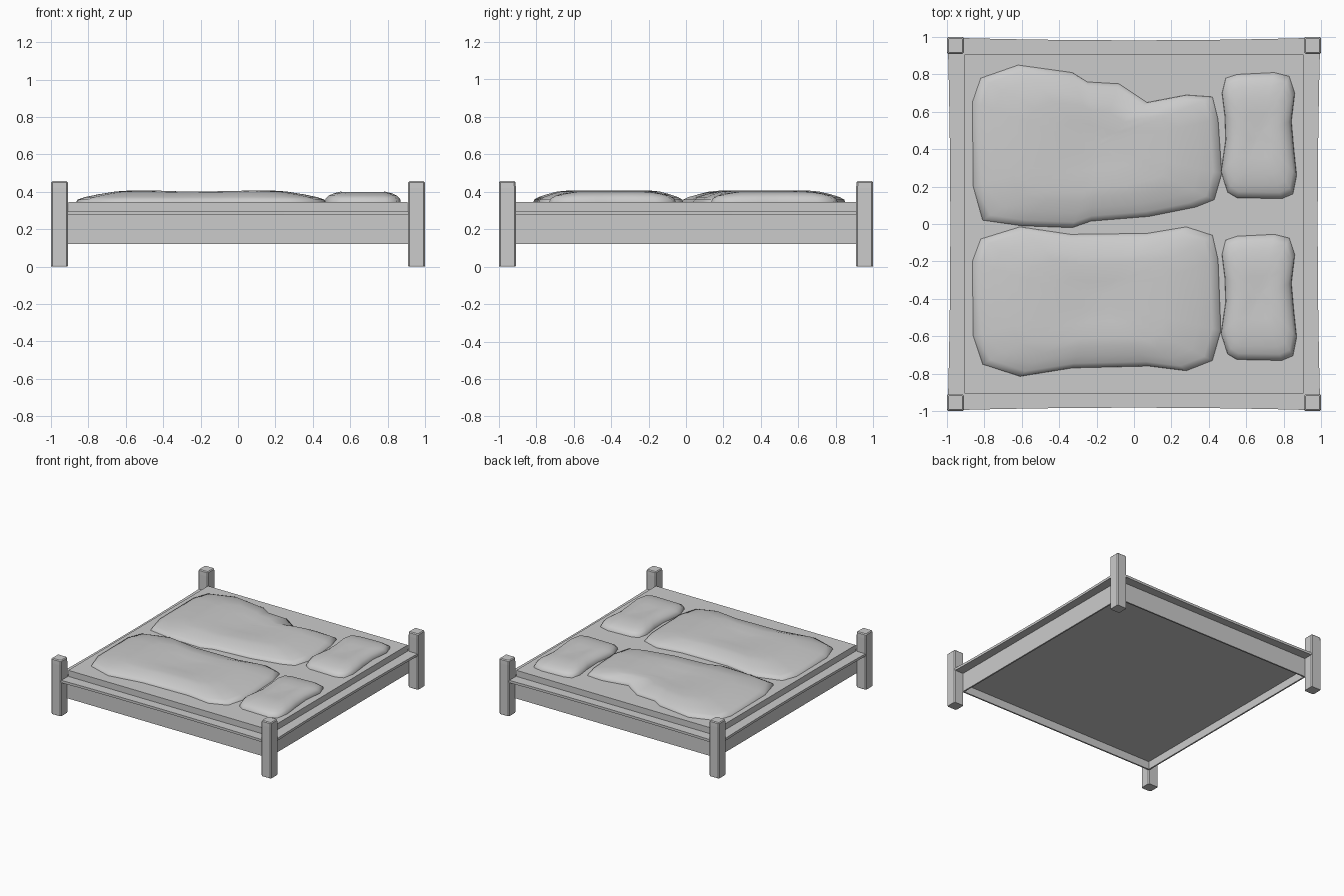
import bpy, bmesh, math

if "Cube" in bpy.data.objects:
    bpy.data.objects.remove(bpy.data.objects["Cube"])


def finish(name, bm, smooth=None):
    bmesh.ops.recalc_face_normals(bm, faces=bm.faces)
    me = bpy.data.meshes.new(name)
    bm.to_mesh(me)
    bm.free()
    ob = bpy.data.objects.new(name, me)
    bpy.context.collection.objects.link(ob)
    if smooth:
        bpy.ops.object.select_all(action='DESELECT')
        ob.select_set(True)
        bpy.context.view_layer.objects.active = ob
        bpy.ops.object.shade_smooth_by_angle(angle=math.radians(smooth))
    return ob


def loft(name, rings, smooth=None, poke=False):
    """Skin a stack of equal-length point rings and cap the ends."""
    bm = bmesh.new()
    loops = [[bm.verts.new(p) for p in r] for r in rings]
    n = len(loops[0])
    for a, b in zip(loops, loops[1:]):
        for i in range(n):
            j = (i + 1) % n
            bm.faces.new((a[i], a[j], b[j], b[i]))
    bm.faces.new(loops[0][::-1])
    top = bm.faces.new(loops[-1])
    if poke:
        bmesh.ops.poke(bm, faces=[top])
    return finish(name, bm, smooth)


def box(name, x0, x1, y0, y1, z0, z1):
    base = [(x0, y0), (x1, y0), (x1, y1), (x0, y1)]
    return loft(name, [[(x, y, z) for x, y in base] for z in (z0, z1)])


def octagon(cx, cy, r, c, z):
    """Square of half-width r with corners cut by c."""
    k = r - c
    pts = [(-k, -r), (k, -r), (r, -k), (r, k), (k, r), (-k, r), (-r, k), (-r, -k)]
    return [(cx + x, cy + y, z) for x, y in pts]


def cushion(name, outline, profile, dip, offset=(0, 0)):
    """Soft dome: outline shrunk towards its middle while rising."""
    xs, ys = zip(*outline)
    cx, cy = (min(xs) + max(xs)) / 2, (min(ys) + max(ys)) / 2
    rings = []
    for s, z in profile:
        ring = []
        for x, y in outline:
            px, py = cx + (x - cx) * s, cy + (y - cy) * s
            # shallow sag across the middle
            sag = dip * math.exp(-((px - cx) / 0.18) ** 2) * (1 - s * s)
            ring.append((px + offset[0], py + offset[1], z - sag))
        rings.append(ring)
    return loft(name, rings, smooth=80, poke=True)


# Corner posts with chamfered edges and a softened top
for sx, xn in ((-1, "left"), (1, "right")):
    for sy, yn in ((-1, "front"), (1, "back")):
        cx, cy = sx * 0.9545, sy * 0.9545
        loft(f"{yn}_{xn}_post", [
            octagon(cx, cy, 0.0435, 0.008, 0.0),
            octagon(cx, cy, 0.0455, 0.008, 0.006),
            octagon(cx, cy, 0.0455, 0.008, 0.42),
            octagon(cx, cy, 0.0445, 0.008, 0.45),
            octagon(cx, cy, 0.038, 0.006, 0.457)])

# Thin side rails between the posts
R, T = 0.918, 0.012
for s, n in ((-1, "front"), (1, "back")):
    a, b = sorted((s * R, s * (R - T)))
    box(n + "_rail", -R, R, a, b, 0.12, 0.28)
for s, n in ((-1, "left"), (1, "right")):
    a, b = sorted((s * R, s * (R - T)))
    box(n + "_rail", a, b, -R + T, R - T, 0.12, 0.28)

# Recessed underside panel
box("base_panel", -R + T, R - T, -R + T, R - T, 0.185, 0.28)

# Overhanging ledge whose edges bow slightly inwards
edge = []
for ca, sa in ((1, 0), (0, 1), (-1, 0), (0, -1)):
    for i in range(8):
        t = -1 + i / 4
        x = t * 0.996
        y = -(0.982 + 0.014 * t * t)
        edge.append((x * ca - y * sa, x * sa + y * ca))
loft("ledge", [[(x, y, z) for x, y in edge] for z in (0.276, 0.296)])

# Mattress
box("mattress", -0.907, 0.907, -0.907, 0.907, 0.29, 0.346)

# Two duvets, the back one narrower towards the pillow
duvet_profile = [(1.0, 0.345), (0.99, 0.358), (0.93, 0.372), (0.82, 0.387),
                 (0.68, 0.402), (0.55, 0.408), (0.3, 0.407), (0.12, 0.405)]
back_outline = [
    (-0.86, 0.2), (-0.81, 0.02), (-0.6, -0.01), (-0.33, -0.02), (-0.23, 0.015),
    (0.08, 0.04), (0.33, 0.09), (0.43, 0.13), (0.47, 0.27), (0.45, 0.56),
    (0.42, 0.68), (0.28, 0.69), (0.07, 0.65), (-0.08, 0.75), (-0.25, 0.76),
    (-0.33, 0.81), (-0.62, 0.85), (-0.82, 0.78), (-0.865, 0.65)]
front_outline = [
    (-0.86, -0.6), (-0.81, -0.75), (-0.61, -0.815), (-0.33, -0.77), (0.08, -0.76),
    (0.28, -0.785), (0.42, -0.73), (0.465, -0.57), (0.45, -0.19), (0.42, -0.06),
    (0.28, -0.015), (0.07, -0.05), (-0.34, -0.055), (-0.61, -0.015),
    (-0.82, -0.08), (-0.865, -0.2)]
cushion("back_duvet", back_outline, duvet_profile, 0.012)
cushion("front_duvet", front_outline, duvet_profile, 0.012)

# Two matching pillows
pillow_profile = [(1.0, 0.345), (0.985, 0.362), (0.9, 0.380), (0.78, 0.392),
                  (0.6, 0.403), (0.35, 0.403), (0.15, 0.400)]
pillow_outline = [
    (0.47, 0.70), (0.485, 0.58), (0.49, 0.45), (0.465, 0.28), (0.5, 0.17),
    (0.55, 0.14), (0.79, 0.135), (0.85, 0.16), (0.87, 0.26), (0.855, 0.4),
    (0.842, 0.55), (0.86, 0.70), (0.83, 0.79), (0.75, 0.81), (0.55, 0.80),
    (0.49, 0.78)]
cushion("back_pillow", pillow_outline, pillow_profile, 0.006)
cushion("front_pillow", pillow_outline, pillow_profile, 0.006, offset=(0, -0.865))
